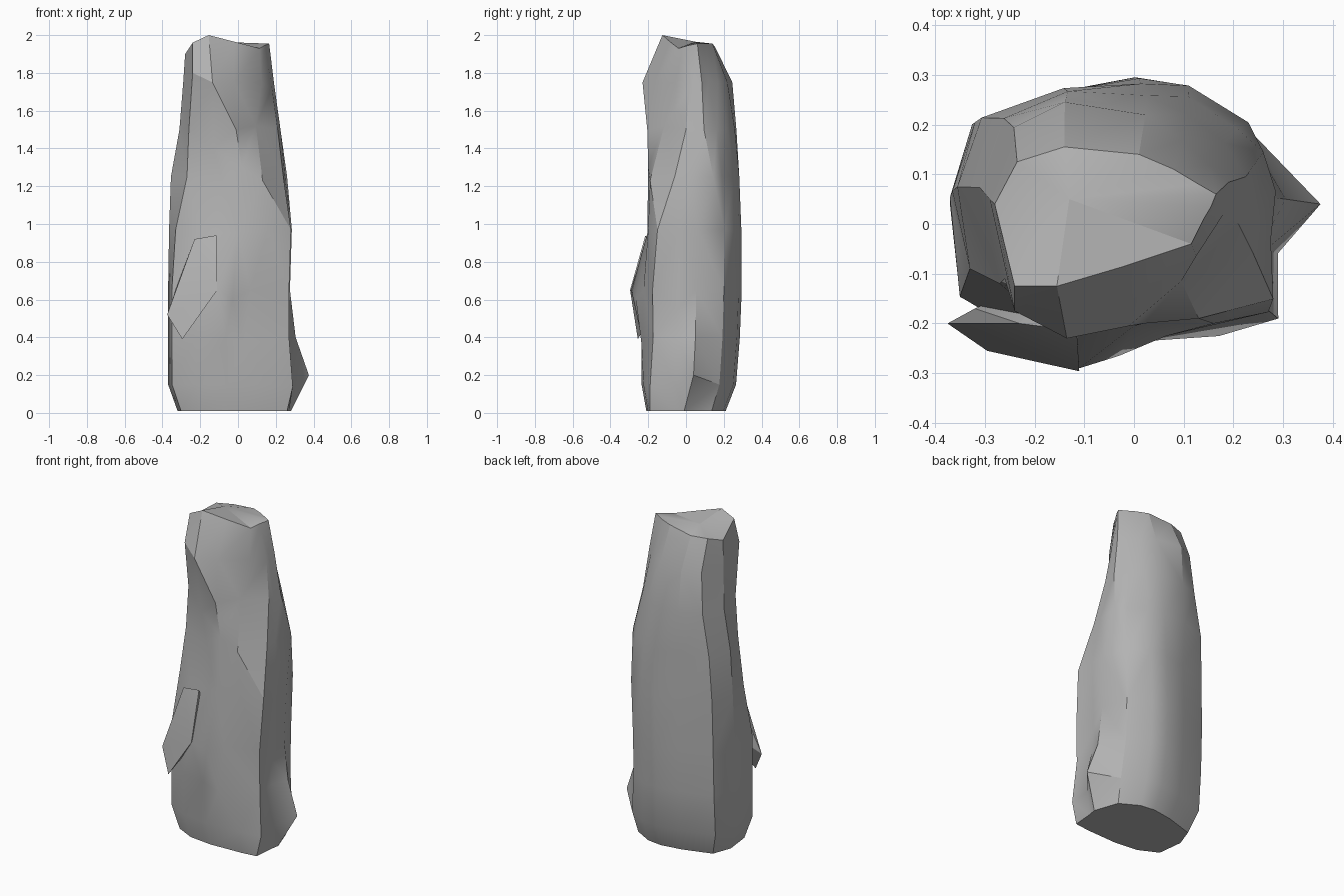
import bpy
import bmesh
import math
from mathutils import Vector

cube = bpy.data.objects.get("Cube")
if cube:
    bpy.data.objects.remove(cube, do_unlink=True)

# One grey stone colour
stone = bpy.data.materials.new("grey_stone")
stone.use_nodes = True
colour = (0.45, 0.45, 0.45, 1)
stone.diffuse_color = colour
shader = next(n for n in stone.node_tree.nodes if n.type == "BSDF_PRINCIPLED")
shader.inputs["Base Color"].default_value = colour
shader.inputs["Roughness"].default_value = 0.9


def finish(bm, name, angle):
    """Turn a bmesh into a shaded stone object."""
    bmesh.ops.recalc_face_normals(bm, faces=bm.faces)
    mesh = bpy.data.meshes.new(name)
    bm.to_mesh(mesh)
    bm.free()
    mesh.materials.append(stone)
    obj = bpy.data.objects.new(name, mesh)
    bpy.context.collection.objects.link(obj)
    bpy.ops.object.select_all(action="DESELECT")
    obj.select_set(True)
    bpy.context.view_layer.objects.active = obj
    bpy.ops.object.shade_smooth_by_angle(angle=math.radians(angle))
    return obj


def normalise(outline):
    """Scale an outline to fill the square from -1 to 1."""
    xs, ys = zip(*outline)
    return [Vector((2 * (x - min(xs)) / (max(xs) - min(xs)) - 1,
                    2 * (y - min(ys)) / (max(ys) - min(ys)) - 1))
            for x, y in outline]


# Cross-sections, counter-clockwise from the front left corner
body = normalise([(.28, -.16), (.275, -.04), (.285, .06), (.23, .2),
                  (.11, .275), (.01, .29), (-.13, .265), (-.32, .2),
                  (-.365, .06), (-.345, -.13), (-.22, -.2), (-.06, -.22),
                  (.16, -.21)])
crown = normalise([(.14, .01), (.155, .035), (.165, .06), (.13, .08),
                   (.08, .11), (.01, .14), (-.14, .155), (-.235, .125),
                   (-.28, .04), (-.24, -.125), (-.155, -.125), (-.02, -.085),
                   (.115, -.04)])

# Height, x range, y range, share of the crown outline
levels = [(.01, -.32, .28, -.21, .21, 0),
          (.15, -.37, .3, -.235, .265, 0),
          (.4, -.37, .275, -.235, .285, 0),
          (.65, -.37, .275, -.24, .295, 0),
          (.97, -.365, .285, -.21, .293, 0),
          (1.25, -.355, .26, -.2, .29, .3),
          (1.5, -.31, .225, -.2, .275, .65),
          (1.75, -.29, .19, -.23, .245, 1),
          (1.95, -.28, .165, -.125, .155, 1)]

# Knobs, dents and leaning ridges: (level, column) -> position
moves = {(0, 0): (.26, -.19, .01), (0, 2): (.28, -.01, .01),
         (1, 0): (.29, -.19, .14), (1, 2): (.375, .04, .2),
         (2, 2): (.305, .05, .4), (3, 1): (.255, -.045, .55),
         (2, 12): (.03, -.235, .36), (3, 12): (.065, -.225, .65),
         (3, 10): (-.11, -.29, .65), (3, 11): (-.03, -.265, .6),
         (4, 9): (-.33, -.09, .97), (4, 10): (-.2, -.18, .95),
         (4, 11): (0, -.205, .95),
         (5, 0): (.24, -.06, 1.25), (5, 2): (.26, .145, 1.25),
         (5, 9): (-.27, -.12, 1.25), (5, 10): (-.08, -.19, 1.23),
         (5, 11): (.02, -.2, 1.3), (5, 12): (.13, -.19, 1.23),
         (6, 0): (.21, 0, 1.5), (6, 9): (-.26, -.11, 1.5),
         (6, 10): (-.13, -.165, 1.4), (6, 11): (-.01, -.205, 1.5),
         (6, 12): (.095, -.115, 1.52),
         (7, 0): (.18, .02, 1.72), (7, 9): (-.24, -.175, 1.8),
         (7, 10): (-.135, -.23, 1.75), (7, 11): (-.02, -.165, 1.75),
         (7, 12): (.125, -.065, 1.75)}
rim = [1.945, 1.95, 1.955, 1.955, 1.955, 1.955, 1.935, 1.93,
       1.9, 1.96, 2, 1.965, 1.93]

# Pillar: rings joined from the foot to the crown
bm = bmesh.new()
rings = []
for row, (z, x0, x1, y0, y1, share) in enumerate(levels):
    ring = []
    for col, (a, b) in enumerate(zip(body, crown)):
        p = a.lerp(b, share)
        place = ((x0 + x1) / 2 + p.x * (x1 - x0) / 2,
                 (y0 + y1) / 2 + p.y * (y1 - y0) / 2,
                 rim[col] if row == len(levels) - 1 else z)
        ring.append(bm.verts.new(moves.get((row, col), place)))
    rings.append(ring)

for low, high in zip(rings, rings[1:]):
    for i in range(len(low)):
        j = (i + 1) % len(low)
        bm.faces.new((low[i], low[j], high[j], high[i]))
bm.faces.new(rings[0])

# Crown: a shallow top fanned from one middle point
middle = bm.verts.new((-.13, .05, 1.965))
for i, vert in enumerate(rings[-1]):
    bm.faces.new((vert, rings[-1][(i + 1) % len(rings[-1])], middle))
bmesh.ops.triangulate(bm, faces=bm.faces, quad_method="SHORT_EDGE")
finish(bm, "stone_pillar", 28)

# Split slab that leans off the front right side
bm = bmesh.new()
face = [(-.23, -.2, .92), (-.115, -.215, .94), (-.11, -.296, .65),
        (-.295, -.255, .39), (-.375, -.2, .52), (-.32, -.17, .68)]
for p in face:
    bm.verts.new(p)
    bm.verts.new(Vector(p).lerp(Vector((-.12, -.08, .7)), .5))
bmesh.ops.convex_hull(bm, input=bm.verts)
finish(bm, "split_slab", 25)
